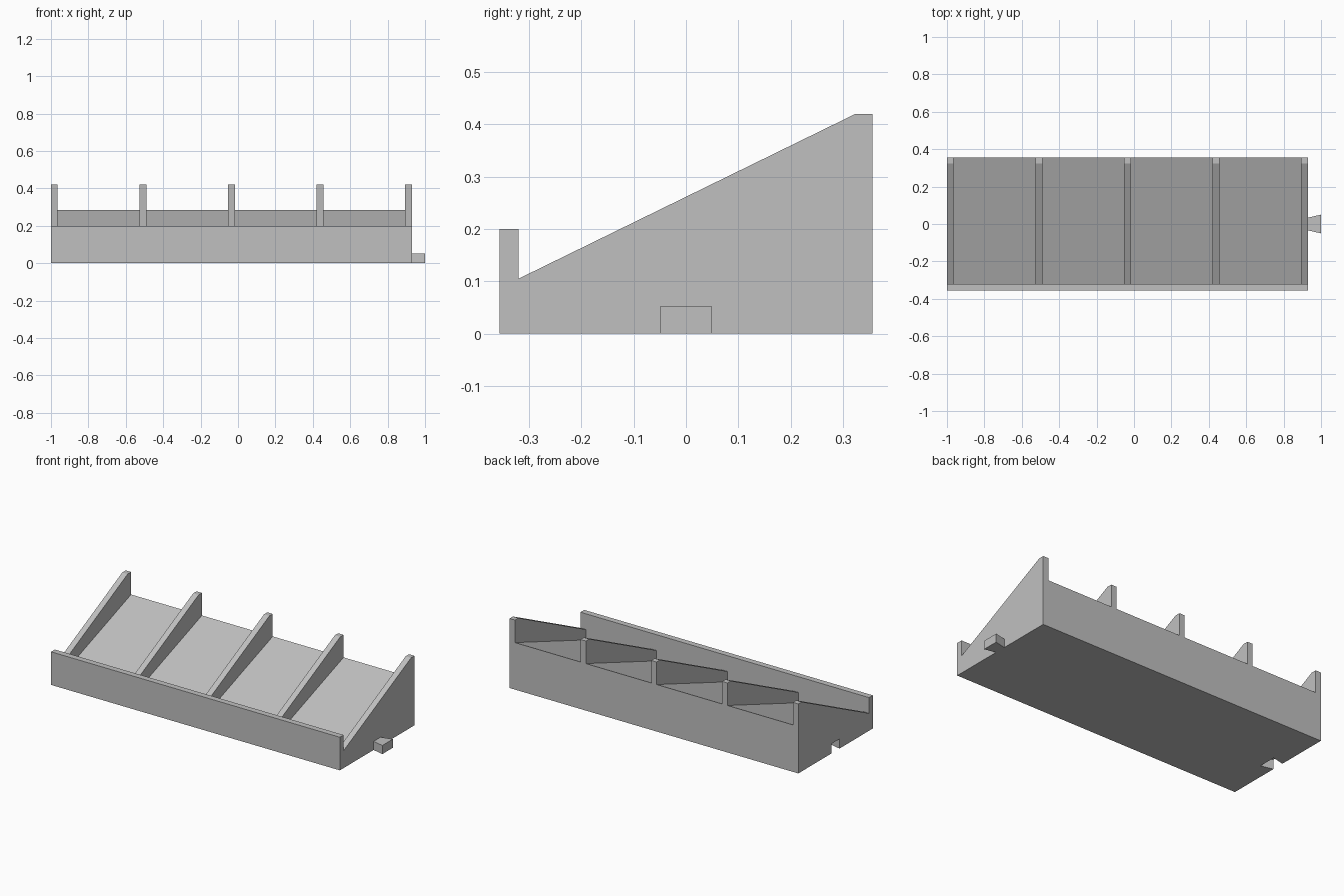
import bpy
import bmesh
from mathutils import Vector

cube = bpy.data.objects.get("Cube")
if cube:
    bpy.data.objects.remove(cube, do_unlink=True)

grey = bpy.data.materials.new("light_grey")
grey.use_nodes = True
colour = (0.53, 0.53, 0.53, 1)
grey.diffuse_color = colour
grey.node_tree.nodes["Principled BSDF"].inputs["Base Color"].default_value = colour


def extrude(name, outline, offset):
    """Closed prism from a flat outline of 3D points pushed along offset."""
    bm = bmesh.new()
    face = bm.faces.new([bm.verts.new(p) for p in outline])
    pushed = bmesh.ops.extrude_face_region(bm, geom=[face])["geom"]
    verts = [v for v in pushed if isinstance(v, bmesh.types.BMVert)]
    bmesh.ops.translate(bm, verts=verts, vec=Vector(offset))
    bmesh.ops.recalc_face_normals(bm, faces=bm.faces)
    mesh = bpy.data.meshes.new(name)
    bm.to_mesh(mesh)
    bm.free()
    mesh.materials.append(grey)
    obj = bpy.data.objects.new(name, mesh)
    bpy.context.collection.objects.link(obj)
    return obj


LEFT, RIGHT = -1.0, 0.93
FRONT, LIP, BACK = -0.356, -0.32, 0.356
RAMP_LOW, RAMP_HIGH = 0.042, 0.284
WALL = 0.036

# Tray: front lip and sloping floor in one profile
profile = [(FRONT, 0), (BACK, 0), (BACK, RAMP_HIGH), (LIP, RAMP_LOW), (LIP, 0.2), (FRONT, 0.2)]
tray = extrude("tray", [(LEFT, y, z) for y, z in profile], (RIGHT - LEFT, 0, 0))

# Five sloping dividers standing on the floor
fin = [(LIP, RAMP_LOW), (BACK, RAMP_HIGH), (BACK, 0.42), (0.324, 0.42), (LIP, 0.105)]
step = (RIGHT - LEFT - WALL) / 4
for i in range(5):
    x = LEFT + i * step
    extrude(f"divider_{i + 1}", [(x, y, z) for y, z in fin], (WALL, 0, 0))


def dovetail(name, x, depth, root, tip, bottom, top):
    outline = [(x, -root, bottom), (x + depth, -tip, bottom),
               (x + depth, tip, bottom), (x, root, bottom)]
    return extrude(name, outline, (0, 0, top - bottom))


# Dovetail tab on one end
dovetail("dovetail_tab", RIGHT, 0.07, 0.034, 0.05, 0, 0.052)

# Matching socket cut into the other end
cutter = dovetail("socket_cutter", LEFT - 0.02, 0.095, 0.033, 0.054, -0.05, 0.058)
cutter.hide_render = True
cut = tray.modifiers.new("socket", "BOOLEAN")
cut.operation = "DIFFERENCE"
cut.solver = "EXACT"
cut.object = cutter
bpy.context.view_layer.objects.active = tray
bpy.ops.object.modifier_apply(modifier=cut.name)
bpy.data.objects.remove(cutter, do_unlink=True)
